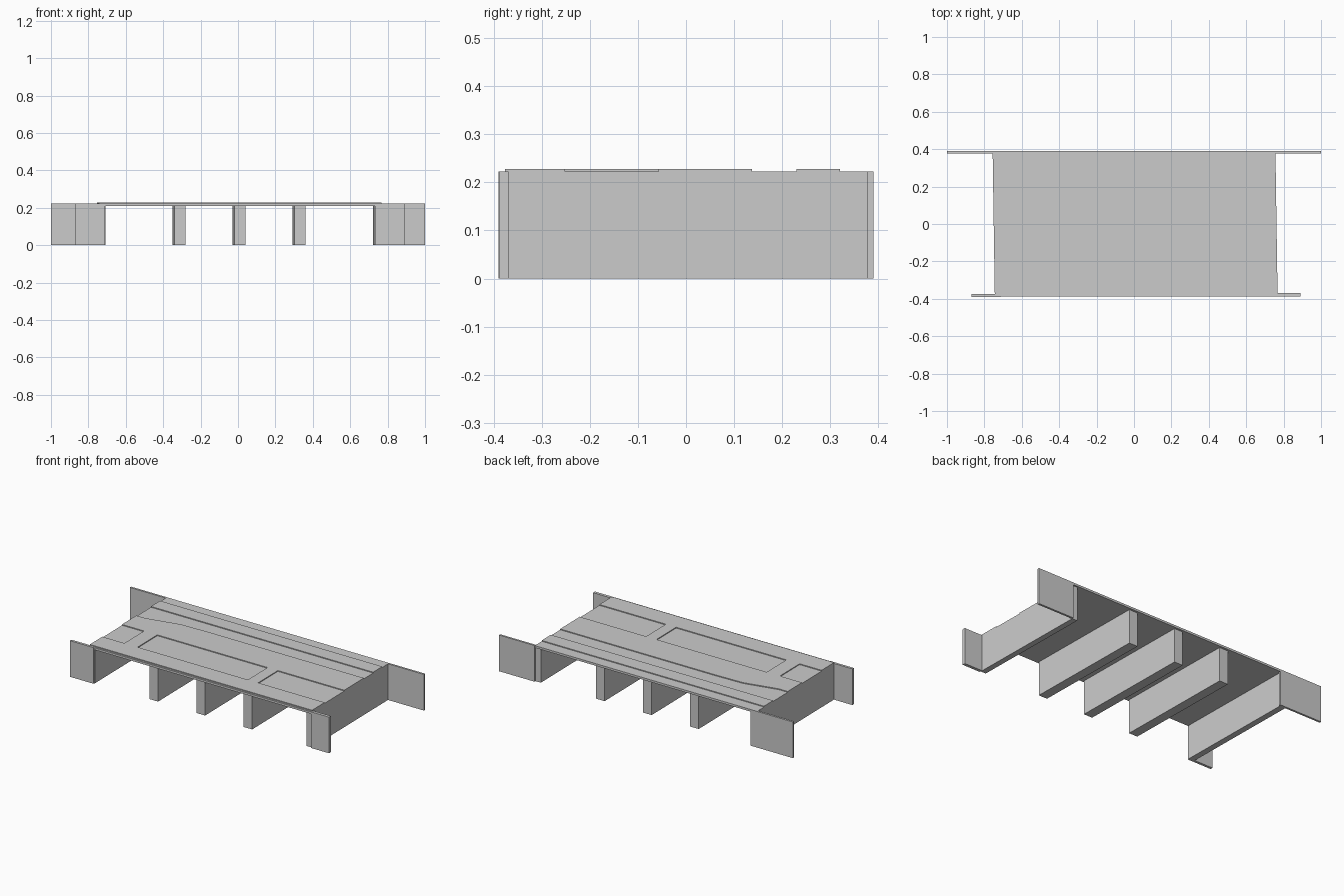
import bpy, bmesh

if "Cube" in bpy.data.objects:
    bpy.data.objects.remove(bpy.data.objects["Cube"])

SKEW = -0.015          # the deck ends and piers lean slightly in plan
LEFT, RIGHT = -0.75, 0.762
FRONT, BACK = -0.387, 0.389
UNDER, DECK, TOP = 0.209, 0.2222, 0.2275


def prism(name, outline, z0, z1, skew=SKEW):
    """Extrude a plan outline from z0 to z1, shearing x along y."""
    bm = bmesh.new()
    base = [bm.verts.new((x + skew * y, y, z0)) for x, y in outline]
    face = bm.faces.new(base)
    ext = bmesh.ops.extrude_face_region(bm, geom=[face])
    for v in ext["geom"]:
        if isinstance(v, bmesh.types.BMVert):
            v.co.z = z1
    bmesh.ops.recalc_face_normals(bm, faces=bm.faces)
    mesh = bpy.data.meshes.new(name)
    bm.to_mesh(mesh)
    bm.free()
    ob = bpy.data.objects.new(name, mesh)
    bpy.context.collection.objects.link(ob)
    return ob


def rect(x0, x1, y0, y1):
    return [(x0, y0), (x1, y0), (x1, y1), (x0, y1)]


# Deck slab
prism("deck_slab", rect(LEFT, RIGHT, FRONT, BACK), UNDER, DECK)

# Raised paving: kinked rear edge, open pockets at both ends
P0, P1 = -0.252, -0.057
paving = prism("raised_paving", [
    (LEFT, -0.376), (RIGHT, -0.376), (RIGHT, P0), (0.31, P0), (0.31, P1),
    (RIGHT, P1), (RIGHT, 0.137), (-0.30, 0.137), (-0.48, 0.132),
    (-0.69, 0.085), (LEFT, 0.085), (LEFT, P1), (-0.60, P1), (-0.60, P0),
    (LEFT, P0)], DECK, TOP)

# Closed pocket in the middle of the paving
cutter = prism("pocket_cutter", rect(-0.51, 0.24, P0, P1), DECK - 0.003, TOP + 0.01)
cutter.hide_render = True
cutter.hide_set(True)
mod = paving.modifiers.new("pocket", "BOOLEAN")
mod.operation = "DIFFERENCE"
mod.solver = "EXACT"
mod.object = cutter

# Raised strip near the back edge
prism("raised_strip", rect(LEFT, RIGHT, 0.23, 0.32), DECK, TOP)

# Three piers under the deck
for i, x in enumerate((-0.315, 0.005, 0.325)):
    prism(f"pier_{i + 1}", rect(x - 0.029, x + 0.029, -0.376, 0.376), 0, UNDER)

# End walls
prism("left_end_wall", rect(LEFT, LEFT + 0.037, -0.38, 0.38), 0, UNDER)
prism("right_end_wall", rect(RIGHT - 0.035, RIGHT, -0.38, 0.38), 0, UNDER)

# Thin wing walls at the four corners (left ones overlap the end wall)
for name, x0, x1, y0, y1 in (
        ("back_left_wing", -1.0, -0.712, 0.377, 0.3895),
        ("back_right_wing", 0.757, 1.0, 0.377, 0.3895),
        ("front_left_wing", -0.87, -0.71, -0.3895, -0.374),
        ("front_right_wing", 0.768, 0.89, -0.3875, -0.369)):
    prism(name, rect(x0, x1, y0, y1), 0, DECK, 0)
